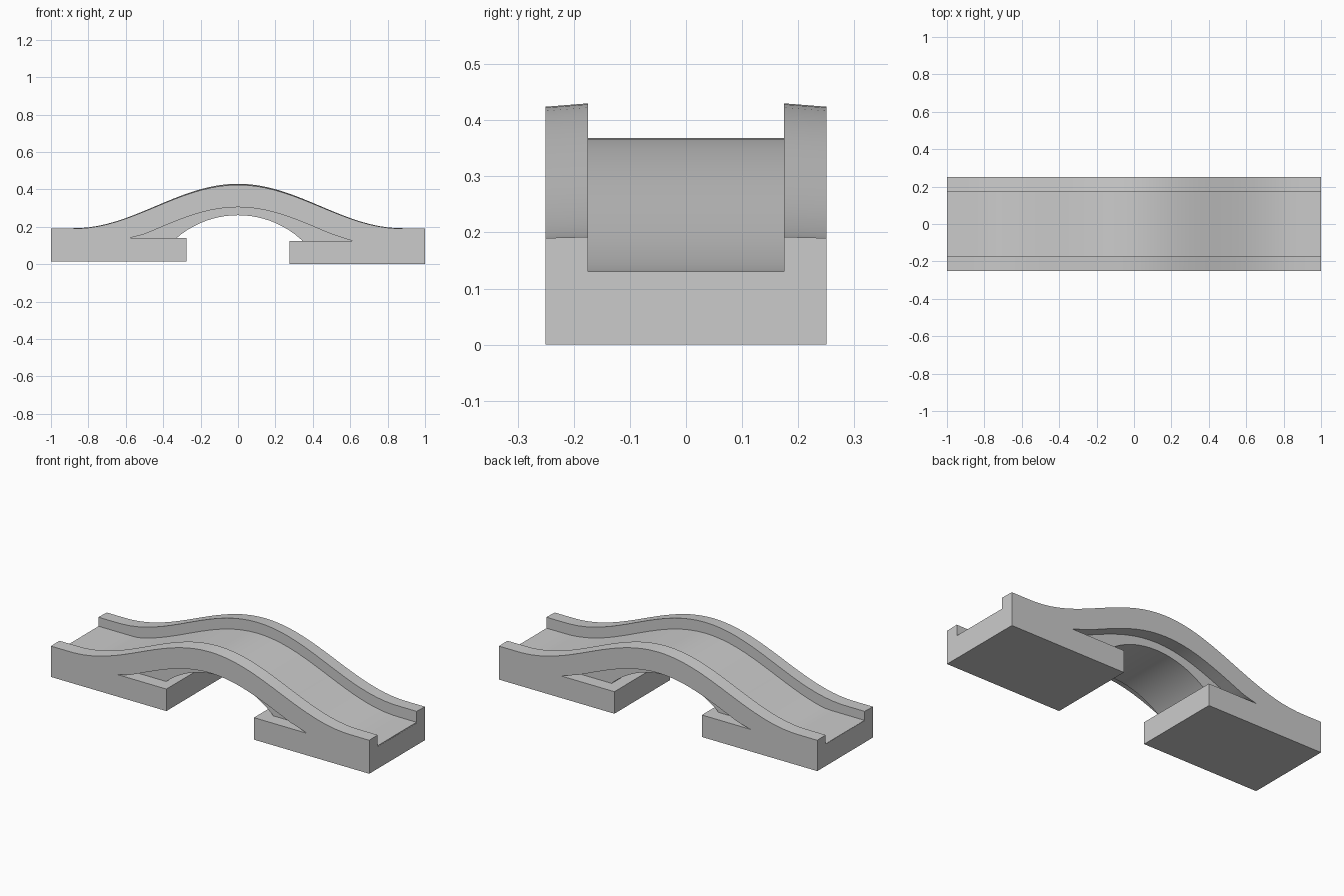
import bpy, bmesh
from math import cos, pi, sqrt

if "Cube" in bpy.data.objects:
    bpy.data.objects.remove(bpy.data.objects["Cube"])

N = 40          # segments along the span
SPAN = 0.88     # half length of the hump


def bump(x):
    """0 at the flat ends, 1 at the crown."""
    return 0.5 * (1 + cos(pi * x / SPAN)) if abs(x) < SPAN else 0.0


def rail_z(x):
    return 0.192 + 0.238 * bump(x)


def steps(a, b, n):
    return [a + (b - a) * i / n for i in range(n + 1)]


def prism(name, pts, y0, y1, lower=None):
    """Extrude an x-z profile from y0 to y1; 'lower' adjusts heights at y0."""
    bm = bmesh.new()
    a = [bm.verts.new((x, y0, z - (lower(i, x) if lower else 0)))
         for i, (x, z) in enumerate(pts)]
    b = [bm.verts.new((x, y1, z)) for x, z in pts]
    bm.faces.new(a)
    bm.faces.new(b[::-1])
    for i in range(len(pts)):
        j = (i + 1) % len(pts)
        bm.faces.new((a[i], b[i], b[j], a[j]))
    bmesh.ops.recalc_face_normals(bm, faces=bm.faces)
    mesh = bpy.data.meshes.new(name)
    bm.to_mesh(mesh)
    bm.free()
    ob = bpy.data.objects.new(name, mesh)
    bpy.context.collection.objects.link(ob)
    bpy.ops.object.select_all(action='DESELECT')
    ob.select_set(True)
    bpy.context.view_layer.objects.active = ob
    bpy.ops.object.shade_smooth_by_angle(angle=0.4)
    return ob


# Foundation blocks, the left one slightly higher
def block(name, x0, x1, z0, z1):
    return prism(name, [(x0, z0), (x1, z0), (x1, z1), (x0, z1)], -0.25, 0.25)


block("left_base", -1, -0.275, 0.015, 0.14)
block("right_base", 0.275, 1, 0, 0.125)

# Side rails: humped top leaning outwards, thinner arched underside
top = [(x, rail_z(x)) for x in steps(-1, 1, N)]
under = [(1, 0.125), (0.61, 0.125)]
under += [(x, rail_z(x) - 0.125) for x in steps(0.5, -0.5, 20)]
under += [(-0.58, 0.14), (-1, 0.14)]
for name, s in (("front_rail", -1), ("back_rail", 1)):
    prism(name, top + under, s * 0.25, s * 0.175,
          lambda i, x: 0.002 + 0.004 * bump(x) if i <= N else 0)

# Walkway deck between the rails with a circular arch below
R = 0.504
deck = [(x, max(rail_z(x) - 0.062, 0.141 if x < -0.58 else 0.128))
        for x in steps(-0.999, 0.999, N)]
deck += [(0.999, 0.11), (0.355, 0.11)]
deck += [(x, 0.262 - R + sqrt(R * R - x * x)) for x in steps(0.34, -0.34, 20)]
deck += [(-0.355, 0.11), (-0.999, 0.11)]
prism("deck", deck, -0.175, 0.175)
